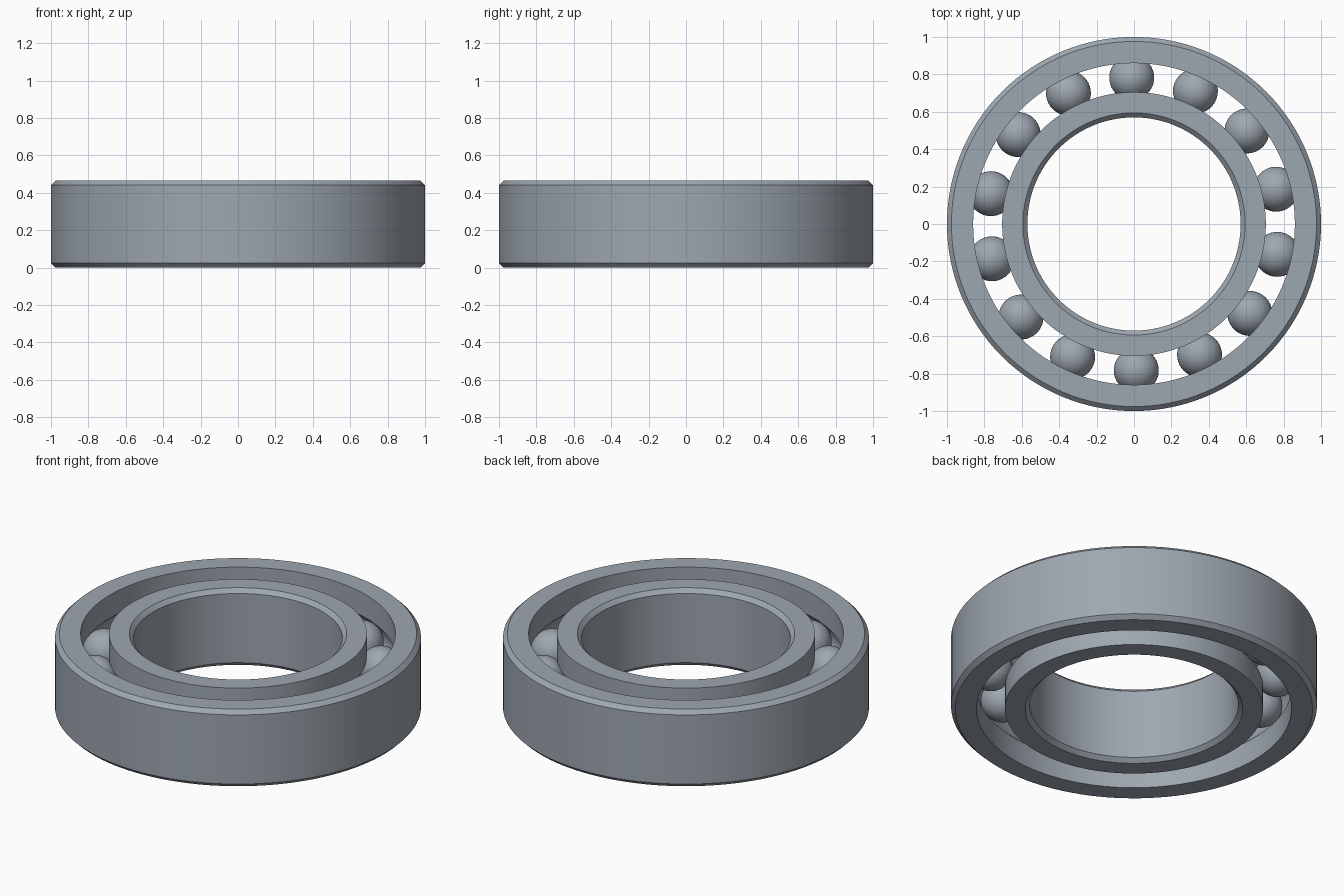
import bpy, bmesh
from math import radians, sin, cos, asin, tau
from mathutils import Matrix

cube = bpy.data.objects.get("Cube")
if cube:
    bpy.data.objects.remove(cube)

HEIGHT = 0.465
MID = HEIGHT / 2
CHAMFER = 0.024
PITCH = 0.7825      # radius of the ball circle
BALL = 0.12
GROOVE = 0.121
GAP = 0.0775        # pitch circle to ring shoulder
SEGMENTS = 128
ARC_STEPS = 14
BALLS = 14

steel = bpy.data.materials.new("grey steel")
steel.use_nodes = True
colour = (0.34, 0.385, 0.435, 1)
steel.diffuse_color = colour
steel.node_tree.nodes["Principled BSDF"].inputs["Base Color"].default_value = colour


def finish(bm, name):
    bmesh.ops.recalc_face_normals(bm, faces=bm.faces)
    mesh = bpy.data.meshes.new(name)
    bm.to_mesh(mesh)
    bm.free()
    mesh.materials.append(steel)
    obj = bpy.data.objects.new(name, mesh)
    bpy.context.collection.objects.link(obj)
    bpy.ops.object.select_all(action='DESELECT')
    obj.select_set(True)
    bpy.context.view_layer.objects.active = obj
    bpy.ops.object.shade_smooth_by_angle(angle=radians(30))
    return obj


def race_ring(name, far_radius, side):
    """Lathe a ring; side is +1 outside the balls, -1 inside them."""
    shoulder = PITCH + side * GAP
    flat = far_radius - side * CHAMFER
    profile = [(shoulder, 0), (flat, 0), (far_radius, CHAMFER),
               (far_radius, HEIGHT - CHAMFER), (flat, HEIGHT), (shoulder, HEIGHT)]
    # Ball groove, from its upper lip to its lower lip
    half = asin((GROOVE ** 2 - GAP ** 2) ** 0.5 / GROOVE)
    for i in range(ARC_STEPS + 1):
        a = half * (1 - 2 * i / ARC_STEPS)
        profile.append((PITCH + side * GROOVE * cos(a), MID + GROOVE * sin(a)))

    bm = bmesh.new()
    rings = []
    for s in range(SEGMENTS):
        a = tau * s / SEGMENTS
        rings.append([bm.verts.new((r * cos(a), r * sin(a), z)) for r, z in profile])
    for s in range(SEGMENTS):
        here, after = rings[s - 1], rings[s]
        for i in range(len(profile)):
            bm.faces.new((here[i - 1], after[i - 1], after[i], here[i]))
    return finish(bm, name)


race_ring("outer_ring", 1.0, 1)
race_ring("inner_ring", 0.57, -1)

# Balls spaced evenly round the groove
for n in range(BALLS):
    angle = radians(90.9) + tau * n / BALLS
    place = Matrix.Translation((PITCH * cos(angle), PITCH * sin(angle), MID))
    bm = bmesh.new()
    bmesh.ops.create_uvsphere(bm, u_segments=40, v_segments=24, radius=BALL)
    ball = finish(bm, f"ball_{n + 1}")
    ball.matrix_world = place
